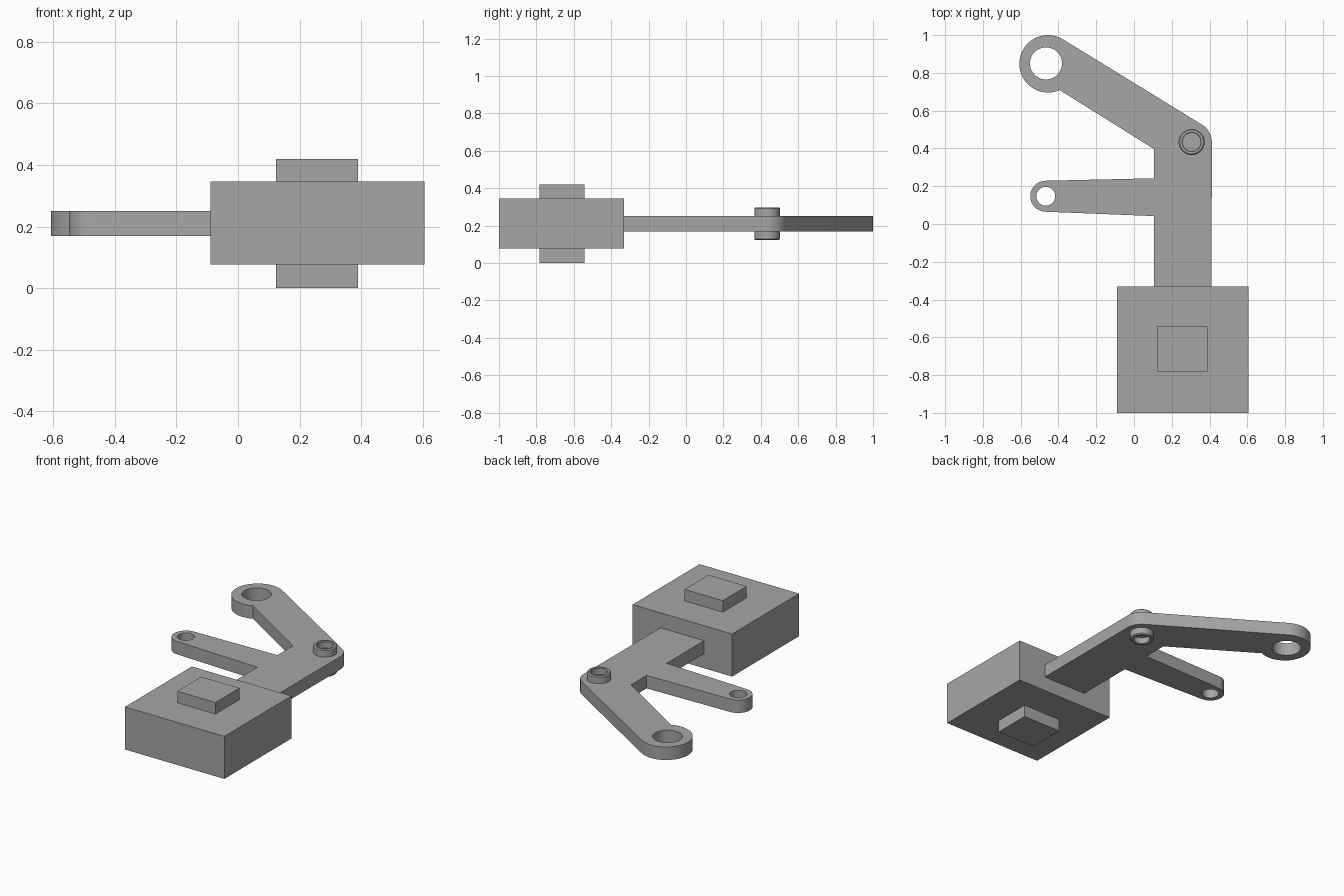
import bpy, bmesh
from math import cos, sin, pi, radians

cube = bpy.data.objects.get("Cube")
if cube:
    bpy.data.objects.remove(cube, do_unlink=True)

grey = bpy.data.materials.new("plain grey")
grey.use_nodes = True
colour = (0.38, 0.38, 0.38, 1)
grey.diffuse_color = colour
grey.node_tree.nodes["Principled BSDF"].inputs["Base Color"].default_value = colour

MID = 0.21          # every part is symmetric about this height
PIN = (0.305, 0.434)


def add_mesh(name, mesh, smooth=False):
    obj = bpy.data.objects.new(name, mesh)
    bpy.context.collection.objects.link(obj)
    mesh.materials.clear()
    mesh.materials.append(grey)
    if smooth:
        bpy.ops.object.select_all(action='DESELECT')
        obj.select_set(True)
        bpy.context.view_layer.objects.active = obj
        bpy.ops.object.shade_smooth_by_angle(angle=radians(30))
    return obj


def box(name, x0, x1, y0, y1, z0, z1):
    bm = bmesh.new()
    bmesh.ops.create_cube(bm, size=1)
    for v in bm.verts:
        v.co.x = x0 if v.co.x < 0 else x1
        v.co.y = y0 if v.co.y < 0 else y1
        v.co.z = z0 if v.co.z < 0 else z1
    mesh = bpy.data.meshes.new(name)
    bm.to_mesh(mesh)
    bm.free()
    return add_mesh(name, mesh)


def arc(cx, cy, r, a0, a1, steps):
    angles = [radians(a0 + (a1 - a0) * i / steps) for i in range(steps + 1)]
    return [(cx + r * cos(a), cy + r * sin(a)) for a in angles]


def plate(name, loops, half):
    # filled 2D curve: first loop is the outline, the others are holes
    curve = bpy.data.curves.new(name + " outline", 'CURVE')
    curve.dimensions = '2D'
    curve.fill_mode = 'BOTH'
    curve.extrude = half
    for loop in loops:
        spline = curve.splines.new('POLY')
        spline.points.add(len(loop) - 1)
        for p, (x, y) in zip(spline.points, loop):
            p.co = (x, y, 0, 1)
        spline.use_cyclic_u = True
    temp = bpy.data.objects.new(name + " temp", curve)
    bpy.context.collection.objects.link(temp)
    bpy.context.view_layer.update()
    mesh = bpy.data.meshes.new_from_object(
        temp.evaluated_get(bpy.context.evaluated_depsgraph_get()))
    bpy.data.objects.remove(temp, do_unlink=True)
    bm = bmesh.new()
    bm.from_mesh(mesh)
    bmesh.ops.remove_doubles(bm, verts=bm.verts, dist=0.0005)
    bmesh.ops.recalc_face_normals(bm, faces=bm.faces)
    bmesh.ops.translate(bm, verts=bm.verts, vec=(0, 0, MID))
    bm.to_mesh(mesh)
    bm.free()
    return add_mesh(name, mesh, True)


def lathe(name, profile, centre, steps=48):
    bm = bmesh.new()
    verts = [bm.verts.new((r, 0, z)) for r, z in profile]
    edges = [bm.edges.new(pair) for pair in zip(verts, verts[1:])]
    bmesh.ops.spin(bm, geom=verts + edges, cent=(0, 0, 0), axis=(0, 0, 1),
                   angle=2 * pi, steps=steps)
    bmesh.ops.remove_doubles(bm, verts=bm.verts, dist=0.0005)
    bmesh.ops.recalc_face_normals(bm, faces=bm.faces)
    bmesh.ops.translate(bm, verts=bm.verts, vec=(*centre, MID))
    mesh = bpy.data.meshes.new(name)
    bm.to_mesh(mesh)
    bm.free()
    return add_mesh(name, mesh, True)


# base block with a square pad above and below
box("base_block", -0.09, 0.605, -1, -0.332, 0.077, 0.346)
box("top_pad", 0.123, 0.39, -0.782, -0.543, 0.346, 0.419)
box("bottom_pad", 0.123, 0.39, -0.782, -0.543, 0, 0.077)

# flat bracket: stem, bent arm with a round eye, short side arm
outline = [(0.106, -0.332), (0.411, -0.332)]
outline += arc(*PIN, 0.107, 0, 58.5, 12)
outline += arc(-0.455, 0.848, 0.152, 58.5, 294, 40)
outline += [(0.106, 0.397), (0.106, 0.242)]
outline += arc(-0.467, 0.147, 0.082, 91, 267, 28)
outline += [(0.106, 0.042)]
big_hole = arc(-0.466, 0.85, 0.085, 0, 352.5, 47)
small_hole = arc(-0.467, 0.147, 0.05, 0, 350, 35)
plate("bracket_arm", [outline, big_hole, small_hole], 0.041)

# pivot pin with a recess in each end and softened rims
upper = [(0, 0.045), (0.048, 0.045), (0.048, 0.083), (0.051, 0.087),
         (0.063, 0.087), (0.069, 0.081)]
lower = [(r, -z) for r, z in reversed(upper)]
lathe("pivot_pin", upper + lower, PIN)
